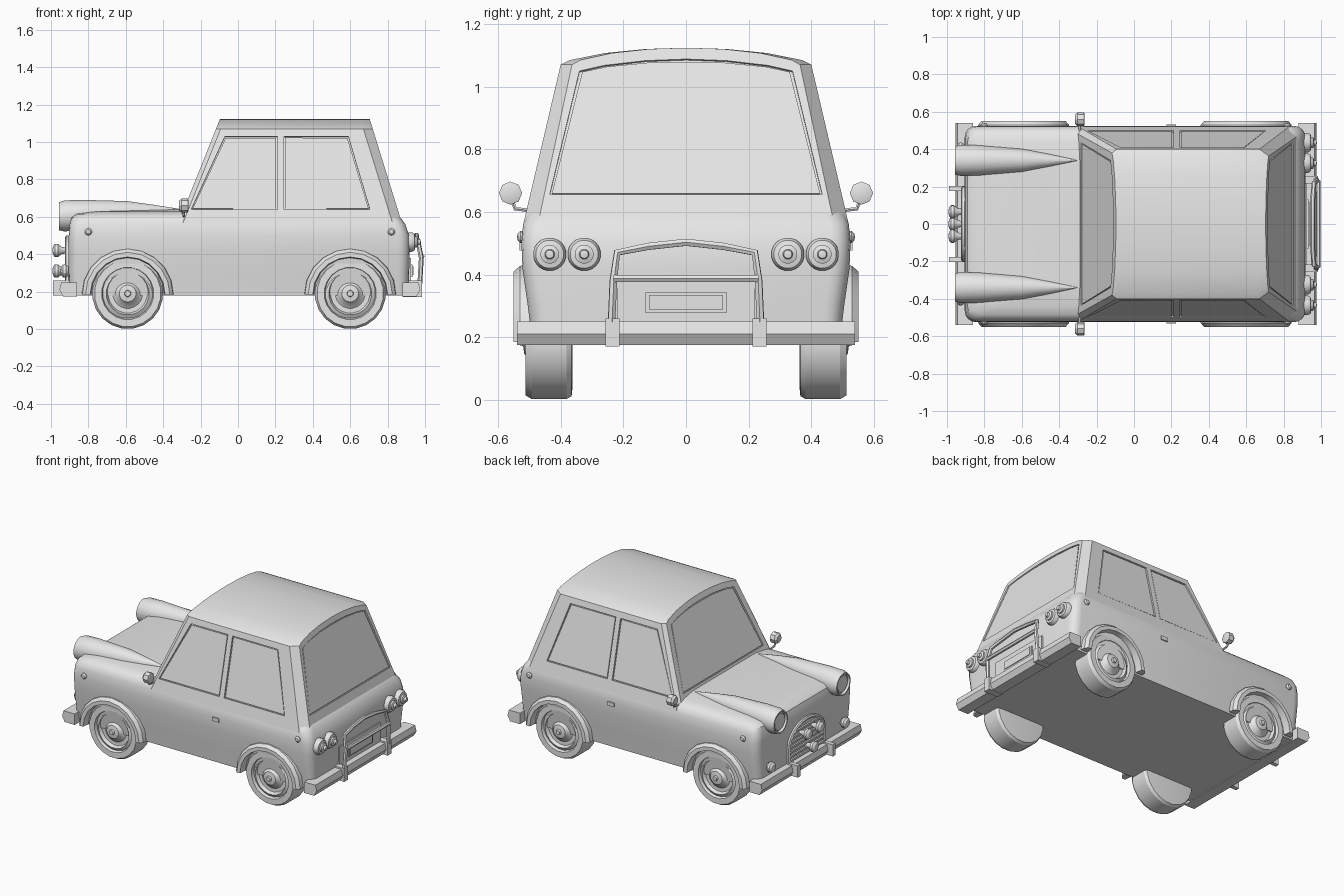
import bpy, bmesh, math
from mathutils import Vector

cube = bpy.data.objects.get("Cube")
if cube:
    bpy.data.objects.remove(cube, do_unlink=True)

grey = bpy.data.materials.new("light_grey")
grey.use_nodes = True
grey.diffuse_color = (0.8, 0.8, 0.8, 1)
grey.node_tree.nodes["Principled BSDF"].inputs["Base Color"].default_value = (0.8, 0.8, 0.8, 1)


def finish(name, mesh, angle=30):
    """Link a mesh as a named object with material and shading."""
    mesh.materials.clear()
    mesh.materials.append(grey)
    ob = bpy.data.objects.new(name, mesh)
    bpy.context.collection.objects.link(ob)
    bpy.ops.object.select_all(action='DESELECT')
    ob.select_set(True)
    bpy.context.view_layer.objects.active = ob
    if angle:
        bpy.ops.object.shade_smooth_by_angle(angle=math.radians(angle))
    return ob


def loft(name, rings, angle=30):
    """Skin a list of equal-length closed rings and cap both ends."""
    bm = bmesh.new()
    vs = [[bm.verts.new(p) for p in ring] for ring in rings]
    n = len(vs[0])
    for a, b in zip(vs, vs[1:]):
        for i in range(n):
            j = (i + 1) % n
            bm.faces.new((a[i], a[j], b[j], b[i]))
    bm.faces.new(vs[0])
    bm.faces.new(vs[-1])
    bmesh.ops.remove_doubles(bm, verts=bm.verts, dist=0.0002)
    bmesh.ops.recalc_face_normals(bm, faces=bm.faces)
    mesh = bpy.data.meshes.new(name)
    bm.to_mesh(mesh)
    bm.free()
    return finish(name, mesh, angle)


def lathe(name, profile, centre, axis, seg=20, drift=(0, 0, 0), angle=30):
    """Revolve (radius, height) pairs about an axis; drift bends the axis."""
    axis, centre, drift = Vector(axis), Vector(centre), Vector(drift)
    u = axis.orthogonal().normalized()
    v = axis.cross(u)
    rings = []
    for r, h in profile:
        r = max(r, 0.0005)
        c = centre + axis * h + drift * h
        turns = [2 * math.pi * i / seg for i in range(seg)]
        rings.append([c + u * r * math.cos(t) + v * r * math.sin(t) for t in turns])
    return loft(name, rings, angle)


def box(name, lo, hi):
    ring = lambda z: [(lo[0], lo[1], z), (hi[0], lo[1], z), (hi[0], hi[1], z), (lo[0], hi[1], z)]
    return loft(name, [ring(lo[2]), ring(hi[2])], 0)


def tube(name, points, radius):
    cu = bpy.data.curves.new(name, 'CURVE')
    cu.dimensions = '3D'
    cu.bevel_depth, cu.bevel_resolution, cu.use_fill_caps = radius, 1, True
    sp = cu.splines.new('POLY')
    sp.points.add(len(points) - 1)
    for p, co in zip(sp.points, points):
        p.co = (*co, 1)
    tmp = bpy.data.objects.new(name + "_path", cu)
    bpy.context.collection.objects.link(tmp)
    mesh = bpy.data.meshes.new_from_object(tmp.evaluated_get(bpy.context.evaluated_depsgraph_get()))
    bpy.data.objects.remove(tmp, do_unlink=True)
    return finish(name, mesh, 50)


# Lower body: rounded-rectangle rings stacked in z
def plan_ring(z, w, x0, x1, r):
    pts = []
    for cx, cy, start in ((x1 - r, w - r, 0), (x0 + r, w - r, 90), (x0 + r, r - w, 180), (x1 - r, r - w, 270)):
        for k in range(5):
            t = math.radians(start + 22.5 * k)
            pts.append((cx + r * math.cos(t), cy + r * math.sin(t), z))
    return pts


levels = [(0.18, 0.49, -0.9, 0.91, 0.05), (0.3, 0.505, -0.905, 0.915, 0.06), (0.42, 0.522, -0.905, 0.918, 0.06),
          (0.5, 0.525, -0.905, 0.915, 0.06), (0.56, 0.52, -0.9, 0.895, 0.06), (0.595, 0.508, -0.89, 0.87, 0.07),
          (0.615, 0.485, -0.865, 0.85, 0.07), (0.627, 0.44, -0.79, 0.82, 0.08), (0.64, 0.34, -0.5, 0.78, 0.1)]
loft("lower_body", [plan_ring(*l) for l in levels])

# Cabin: curved cross-section lofted between the sloping screen planes
front_x = lambda z: -0.29 + (z - 0.64) * 0.4
rear_x = lambda z: 0.86 - (z - 0.62) * 0.31
side_y = lambda z: 0.515 - (z - 0.58) * 0.2347
half = [(side_y(0.56), 0.56), (0.4, 1.07), (0.37, 1.085), (0.26, 1.107), (0.13, 1.12)]
section = half + [(0, 1.124)] + [(-y, z) for y, z in reversed(half)]
cabin = loft("cabin", [
    [(front_x(z), y * 0.95, z) for y, z in section],
    [(front_x(z) + 0.025, y, z) for y, z in section],
    [(rear_x(z) - 0.05, y, z) for y, z in section],
    [(rear_x(z), y * 0.91, z) for y, z in section]], 25)

# Windows: recesses cut in the cabin, each with a slightly smaller pane
screen_half = [(0.435, 0.655), (0.34, 1.05), (0.26, 1.068), (0.13, 1.083)]
screen = screen_half + [(0, 1.088)] + [(-y, z) for y, z in reversed(screen_half)]
windows = {
    "windscreen": ([(front_x(z), y, z) for y, z in screen], Vector((-1, 0, 0.4))),
    "rear_window": ([(rear_x(z), y, z) for y, z in screen], Vector((1, 0, 0.31)))}
for s, side in ((1, "left"), (-1, "right")):
    for part, outline in (("front", [(-0.25, 0.64), (0.21, 0.64), (0.21, 1.03), (-0.07, 1.03)]),
                          ("back", [(0.245, 0.64), (0.705, 0.64), (0.59, 1.03), (0.245, 1.03)])):
        windows[f"{part}_window_{side}"] = ([(x, s * side_y(z), z) for x, z in outline], Vector((0, s, 0.2347)))


def slab(name, pts, normal, low, high, shrink=0.0):
    n = normal.normalized()
    pts = [Vector(p) for p in pts]
    mid = sum(pts, Vector()) / len(pts)
    pts = [p + (mid - p).normalized() * shrink for p in pts]
    return loft(name, [[p + n * low for p in pts], [p + n * high for p in pts]], 0)


for name, (pts, normal) in windows.items():
    cutter = slab(name + "_cutter", pts, normal, -0.012, 0.02)
    cutter.hide_render = True
    mod = cabin.modifiers.new("recess", 'BOOLEAN')
    mod.operation, mod.solver, mod.object = 'DIFFERENCE', 'EXACT', cutter
    mesh = bpy.data.meshes.new_from_object(cabin.evaluated_get(bpy.context.evaluated_depsgraph_get()))
    cabin.modifiers.clear()
    cabin.data = mesh
    bpy.data.objects.remove(cutter, do_unlink=True)
    slab(name, pts, normal, -0.0125, -0.004, 0.009)

# Parts that repeat on both sides
wheel_profile = [(0, -0.15), (0.15, -0.15), (0.18, -0.147), (0.19, -0.13), (0.19, -0.02), (0.178, 0), (0.14, 0),
                 (0.134, -0.02), (0.115, -0.008), (0.105, -0.03), (0.08, -0.03), (0.055, -0.012),
                 (0.045, 0.004), (0.018, 0.008), (0.015, 0.02), (0, 0.02)]
lamp_profile = [(0.053, -0.03), (0.053, 0.02), (0.045, 0.034), (0.03, 0.037), (0.03, 0.048),
                (0.016, 0.053), (0.013, 0.066), (0, 0.068)]
small_lamp = [(0.012, -0.06), (0.02, -0.02), (0.036, 0), (0.036, 0.015), (0.024, 0.026), (0, 0.03)]
stud = [(0.02, -0.02), (0.02, 0.006), (0.012, 0.015), (0, 0.017)]
pod_profile = [(0, 0.015), (0.055, 0.008), (0.064, 0.015), (0.068, 0), (0.076, 0), (0.084, 0.03),
               (0.082, 0.12), (0.062, 0.36), (0.035, 0.5), (0, 0.66)]
flare_section = [(0.245, 0.5), (0.243, 0.53), (0.225, 0.55), (0.2, 0.55), (0.194, 0.5)]

for s, side in ((1, "left"), (-1, "right")):
    for end, x in (("front", -0.59), ("rear", 0.6)):
        lathe(f"{end}_wheel_{side}", wheel_profile, (x, s * 0.512, 0.19), (0, s, 0))
        arc = [math.pi * k / 10 for k in range(11)]
        loft(f"{end}_wheel_arch_{side}",
             [[(x + r * math.cos(t), s * y, 0.185 + r * math.sin(t)) for r, y in flare_section] for t in arc])
    for end, x in (("front", -0.8), ("rear", 0.82)):
        lathe(f"{end}_side_marker_{side}", stud, (x, s * 0.522, 0.52), (0, s, 0), 10)
    box(f"door_handle_{side}", (0.175, min(s * 0.51, s * 0.532), 0.477), (0.225, max(s * 0.51, s * 0.532), 0.503))
    # Headlamp pod tapering back along the bonnet
    lathe(f"headlamp_pod_{side}", pod_profile, (-0.957, s * 0.34, 0.603), (1, 0, 0), 20, (0, 0, 0.055))
    lathe(f"nose_marker_{side}", small_lamp, (-0.92, s * 0.4, 0.31), (-1, 0, 0), 12)
    for k, y in enumerate((0.325, 0.435)):
        lathe(f"tail_lamp_{side}_{k + 1}", lamp_profile, (0.91, s * y, 0.465), (1, 0, 0))
    # Door mirror on a bent stalk
    tube(f"mirror_stalk_{side}", [(-0.29, s * 0.5, 0.605), (-0.29, s * 0.545, 0.61), (-0.29, s * 0.56, 0.65)], 0.007)
    lathe(f"mirror_{side}", [(0.025, -0.025), (0.037, -0.012), (0.037, 0.022), (0.03, 0.025)],
          (-0.29, s * 0.56, 0.66), (1, 0, 0), 8)
    # Bumper overriders
    box(f"front_overrider_{side}", (-0.99, s * 0.19 - 0.014, 0.18), (-0.88, s * 0.19 + 0.014, 0.26))
    box(f"rear_overrider_{side}", (0.88, s * 0.235 - 0.022, 0.17), (0.985, s * 0.235 + 0.022, 0.26))

# Bumpers
bumper = [(0.88, 0.175), (0.955, 0.175), (0.975, 0.21), (0.965, 0.25), (0.88, 0.25)]
for name, sign, shift in (("rear_bumper", 1, 0), ("front_bumper", -1, 0.02)):
    loft(name, [[(sign * x + shift, y, z) for x, z in bumper] for y in (-0.54, 0.54)], 0)

# Grille with frame, slats and three spot lamps
arch = [(0.19 * math.cos(math.pi * k / 12), 0.36 + 0.13 * math.sin(math.pi * k / 12)) for k in range(13)]
outline = [(0.19, 0.24)] + arch + [(-0.19, 0.24)]
slab("grille_back", [(-0.903, y, z) for y, z in outline], Vector((-1, 0, 0)), -0.01, 0.008)
tube("grille_frame", [(-0.913, y, z) for y, z in outline + outline[:1]], 0.012)
for k in range(7):
    z = 0.265 + 0.03 * k
    w = 0.19 * math.sqrt(1 - (max(z - 0.36, 0) / 0.13) ** 2)
    box(f"grille_slat_{k + 1}", (-0.922, -w, z - 0.006), (-0.9, w, z + 0.006))
for k, (y, z) in enumerate(((0.065, 0.42), (-0.065, 0.42), (0, 0.31))):
    lathe(f"spot_lamp_{k + 1}", small_lamp, (-0.963, y, z), (-1, 0, 0), 14)

# Rear guard rail, number panel and plate
rail = [(0.972, 0.238, 0.24), (0.98, 0.232, 0.38), (0.962, 0.22, 0.47), (0.955, 0.12, 0.49)]
tube("rear_guard", rail + [(0.955, 0, 0.503)] + [(x, -y, z) for x, y, z in reversed(rail)], 0.013)
tube("rear_guard_crossbar", [(0.985, -0.232, 0.388), (0.985, 0.232, 0.388)], 0.013)
box("number_panel", (0.9, -0.22, 0.22), (0.925, 0.22, 0.38))
box("plate_surround", (0.9, -0.13, 0.278), (0.932, 0.13, 0.345))
box("plate", (0.9, -0.118, 0.288), (0.937, 0.118, 0.335))
